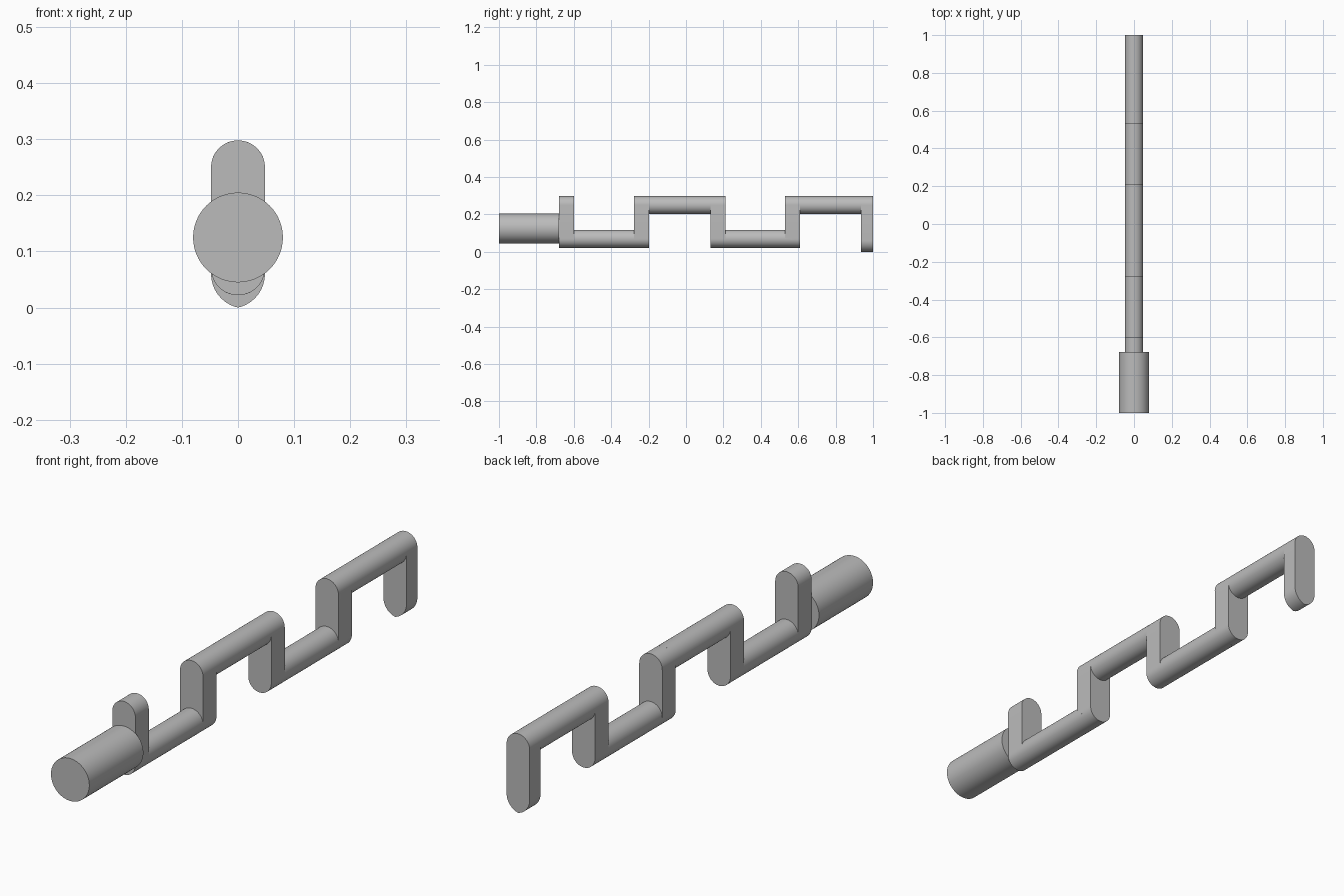
import bpy
import bmesh
from math import sin, cos, pi, sqrt, asin

cube = bpy.data.objects.get("Cube")
if cube:
    bpy.data.objects.remove(cube, do_unlink=True)

steel = bpy.data.materials.new("plain grey steel")
steel.use_nodes = True
steel.diffuse_color = (0.5, 0.5, 0.5, 1)
steel.node_tree.nodes["Principled BSDF"].inputs["Base Color"].default_value = (0.5, 0.5, 0.5, 1)

R = 0.048            # pin radius and web half width
LOW, HIGH = 0.07, 0.25   # pin axis heights
STEPS = 24


def arc(cx, cz, r, a0, a1, n=STEPS):
    return [(cx + r * cos(a0 + (a1 - a0) * i / n),
             cz + r * sin(a0 + (a1 - a0) * i / n)) for i in range(n + 1)]


def extrude_profile(name, points, y0, y1, round_sides=(), fillet=0.02):
    """Extrude an x-z outline along y; optionally round its upright front edges."""
    bm = bmesh.new()
    face = bm.faces.new([bm.verts.new((x, y0, z)) for x, z in points])
    moved = bmesh.ops.extrude_face_region(bm, geom=[face])["geom"]
    bmesh.ops.translate(bm, vec=(0, y1 - y0, 0),
                        verts=[v for v in moved if isinstance(v, bmesh.types.BMVert)])
    bmesh.ops.recalc_face_normals(bm, faces=bm.faces)
    edges = []
    for e in bm.edges:
        a, b = e.verts
        front = abs(a.co.y - y0) + abs(b.co.y - y0) < 1e-4
        upright = abs(a.co.x - b.co.x) < 1e-4 and abs(a.co.z - b.co.z) > 0.1
        if front and upright and any(a.co.x * s > 0 for s in round_sides):
            edges.append(e)
    if edges:
        bmesh.ops.bevel(bm, geom=edges, offset=fillet, segments=6,
                        profile=0.5, affect='EDGES')
    mesh = bpy.data.meshes.new(name)
    bm.to_mesh(mesh)
    bm.free()
    mesh.materials.append(steel)
    obj = bpy.data.objects.new(name, mesh)
    bpy.context.collection.objects.link(obj)
    bpy.ops.object.select_all(action='DESELECT')
    obj.select_set(True)
    bpy.context.view_layer.objects.active = obj
    bpy.ops.object.shade_smooth_by_angle(angle=pi / 6)
    return obj


def rod(name, z, r, y0, y1):
    return extrude_profile(name, arc(0, z, r, 0, 2 * pi, 64)[:-1], y0, y1)


# Drive shaft at the front
rod("drive_shaft", 0.125, 0.08, -1.0, -0.678)

# Round-ended webs
top_cap = arc(0, HIGH, R, 0, pi)
stadium = top_cap + arc(0, LOW, R, pi, 2 * pi)
webs = [("first_web", -0.68, ()), ("second_web", -0.277, (-1,)),
        ("third_web", 0.13, ()), ("fourth_web", 0.53, (-1, 1))]
for name, y, sides in webs:
    extrude_profile(name, stadium, y, y + 0.08, sides)

# End web with a pointed foot
foot_z, bend = 0.06, 0.0615
half = asin(sqrt(bend ** 2 - (bend - R) ** 2) / bend)
left_foot = arc(bend - R, foot_z, bend, pi, pi + half, 12)
right_foot = [(-x, z) for x, z in reversed(left_foot[:-1])]
extrude_profile("end_web", top_cap + left_foot + right_foot, 0.935, 1.0)

# Crank pins between the webs
for name, z, y0, y1 in [("first_low_pin", LOW, -0.605, -0.25),
                        ("first_high_pin", HIGH, -0.277, 0.135),
                        ("second_low_pin", LOW, 0.205, 0.56),
                        ("second_high_pin", HIGH, 0.53, 0.94)]:
    rod(name, z, R, y0, y1)
